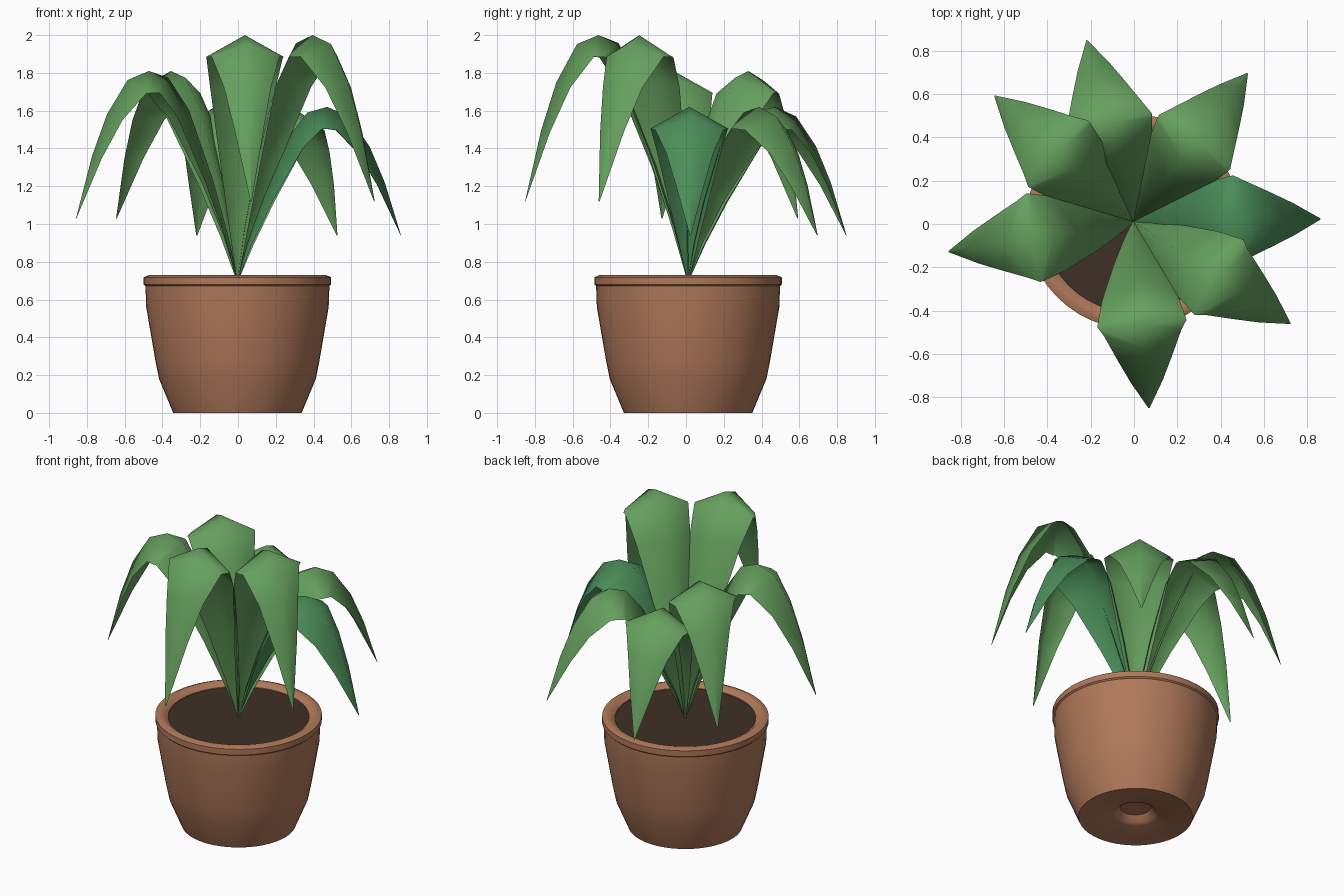
import bpy, bmesh, math
from mathutils import Vector

if "Cube" in bpy.data.objects:
    bpy.data.objects.remove(bpy.data.objects["Cube"])

CX, CY = -0.003, 0.011   # pot axis
SOIL_Z = 0.70


def material(name, rgb):
    m = bpy.data.materials.new(name)
    m.diffuse_color = (*rgb, 1)
    m.use_nodes = True
    m.node_tree.nodes["Principled BSDF"].inputs["Base Color"].default_value = m.diffuse_color
    return m


def finish(bm, name, mat, angle):
    me = bpy.data.meshes.new(name)
    bm.to_mesh(me)
    bm.free()
    ob = bpy.data.objects.new(name, me)
    bpy.context.collection.objects.link(ob)
    me.materials.append(mat)
    bpy.ops.object.select_all(action='DESELECT')
    bpy.context.view_layer.objects.active = ob
    ob.select_set(True)
    bpy.ops.object.shade_smooth_by_angle(angle=math.radians(angle))
    return ob


def lathe(name, profile, mat, angle=40, steps=48):
    bm = bmesh.new()
    vs = [bm.verts.new((CX + r, CY, z)) for r, z in profile]
    es = [bm.edges.new(p) for p in zip(vs, vs[1:])]
    bmesh.ops.spin(bm, geom=vs + es, cent=(CX, CY, 0), axis=(0, 0, 1),
                   angle=2 * math.pi, steps=steps, use_duplicate=False)
    bmesh.ops.remove_doubles(bm, verts=bm.verts, dist=1e-4)
    bmesh.ops.recalc_face_normals(bm, faces=bm.faces)
    return finish(bm, name, mat, angle)


terracotta = material("terracotta", (0.43, 0.19, 0.10))
earth = material("earth", (0.05, 0.03, 0.02))
green = material("leaf_green", (0.13, 0.35, 0.11))
blue_green = material("leaf_blue_green", (0.07, 0.27, 0.10))

# Pot: underside with drainage hole, tapered body, rolled rim, inner wall
lathe("pot", [(0, 0.07), (0.09, 0.065), (0.12, 0.03), (0.14, 0.02), (0.28, 0.012),
              (0.34, 0), (0.415, 0.18), (0.435, 0.28), (0.483, 0.56), (0.487, 0.672),
              (0.496, 0.68), (0.496, 0.718), (0.468, 0.73), (0.445, 0.725),
              (0.42, 0.705), (0.415, 0.66)], terracotta)

# Soil disc
lathe("soil", [(0, SOIL_Z), (0.42, SOIL_Z)], earth)

# Leaf midrib stations: distance out, height (shortest leaf), half width
STATIONS = [(0, 0.70, 0.004), (0.05, 0.90, 0.05), (0.13, 1.14, 0.105),
            (0.26, 1.45, 0.175), (0.37, 1.59, 0.203), (0.475, 1.62, 0.207),
            (0.59, 1.57, 0.18), (0.70, 1.41, 0.125), (0.78, 1.22, 0.075),
            (0.866, 0.94, 0.003)]


def leaf(name, azimuth, peak, tip, mat):
    scale = (peak - SOIL_Z) / (1.62 - SOIL_Z)
    extra = tip - (SOIL_Z + (0.94 - SOIL_Z) * scale)
    mid = []
    for d, z, w in STATIONS:
        t = max(0, (d - 0.475) / (0.866 - 0.475))
        mid.append(Vector((d, 0, SOIL_Z + (z - SOIL_Z) * scale + extra * t)))
    a = math.radians(azimuth)
    out, side = Vector((math.cos(a), math.sin(a), 0)), Vector((-math.sin(a), math.cos(a), 0))
    base = Vector((CX, CY, 0))
    bm = bmesh.new()
    rows = []
    for i, p in enumerate(mid):
        w = STATIONS[i][2]
        tan = (mid[min(i + 1, len(mid) - 1)] - mid[max(i - 1, 0)]).normalized()
        low = p - Vector((-tan.z, 0, tan.x)) * w * 0.56   # folded-down edge
        rows.append([bm.verts.new(base + out * q.x + side * s * w + Vector((0, 0, q.z)))
                     for q, s in ((low, -1), (p, 0), (low, 1))])
    for r0, r1 in zip(rows, rows[1:]):
        for k in range(2):
            bm.faces.new((r0[k], r1[k], r1[k + 1], r0[k + 1]))
    return finish(bm, name, mat, 180)


# Seven arching leaves in three heights
LEAVES = [(-85.2, 2.0, 1.12, green), (-33, 2.0, 1.12, green),
          (0.8, 1.62, 0.94, blue_green), (52.4, 1.62, 0.94, green),
          (104.4, 1.62, 0.94, green), (137.8, 1.81, 1.03, green),
          (189.2, 1.81, 1.03, green)]
LEAVES[3] = (52.4, 1.62, 0.94, green)
for i, spec in enumerate(LEAVES):
    leaf(f"leaf_{i + 1}", *spec)
